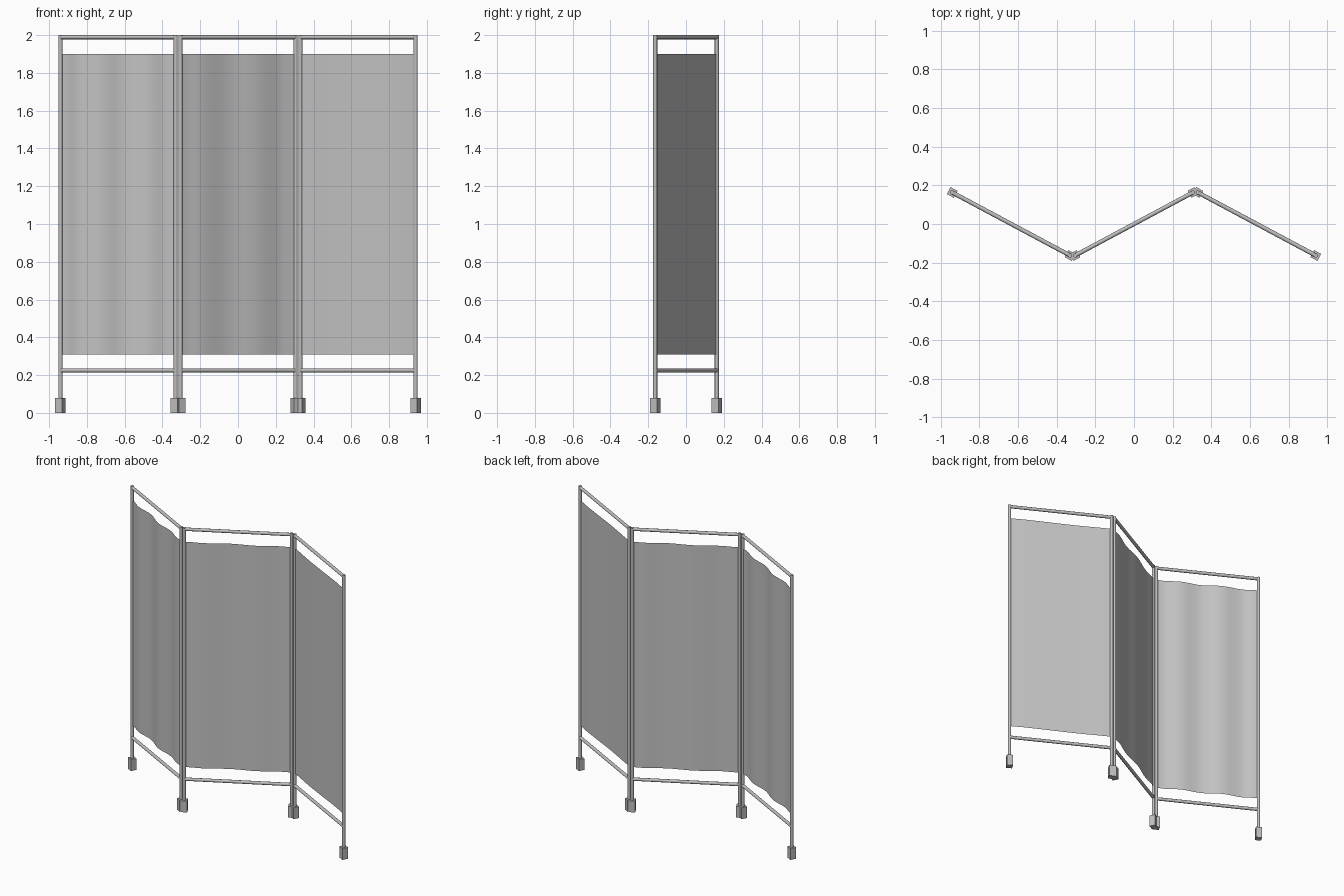
import bpy, bmesh, math
from mathutils import Matrix, Vector

if "Cube" in bpy.data.objects:
    bpy.data.objects.remove(bpy.data.objects["Cube"], do_unlink=True)


def material(name, value):
    mat = bpy.data.materials.new(name)
    mat.use_nodes = True
    colour = (value, value, value, 1)
    mat.diffuse_color = colour
    mat.node_tree.nodes["Principled BSDF"].inputs["Base Color"].default_value = colour
    return mat


METAL = material("grey metal", 0.52)
CLOTH = material("light grey cloth", 0.55)

RADIUS = 0.011      # tube radius
SPAN = 0.61         # panel extent along x
SWING = 0.163       # panel offset in y at each post
TOP = 2 - RADIUS
LOWER = 0.225
FOOT = 0.041
FOOT_H = 0.08


def add_object(name, bm, mat, place):
    mesh = bpy.data.meshes.new(name)
    bm.to_mesh(mesh)
    bm.free()
    mesh.materials.append(mat)
    obj = bpy.data.objects.new(name, mesh)
    obj.matrix_world = place
    bpy.context.collection.objects.link(obj)
    return obj


def tube(name, start, end, place):
    start, end = Vector(start), Vector(end)
    axis = end - start
    turn = axis.to_track_quat('Z', 'Y').to_matrix().to_4x4()
    bm = bmesh.new()
    bmesh.ops.create_cone(bm, cap_ends=True, segments=12, radius1=RADIUS,
                          radius2=RADIUS, depth=axis.length,
                          matrix=Matrix.Translation((start + end) / 2) @ turn)
    for f in bm.faces:
        f.smooth = len(f.verts) == 4
    for e in bm.edges:
        e.smooth = all(f.smooth for f in e.link_faces)
    add_object(name, bm, METAL, place)


def foot(name, x, place):
    bm = bmesh.new()
    bmesh.ops.create_cube(bm, size=1, matrix=Matrix.Translation((x, 0, FOOT_H / 2))
                          @ Matrix.Diagonal((FOOT, FOOT, FOOT_H, 1)))
    add_object(name, bm, METAL, place)


def curtain(name, half, depth, waves, place):
    # Thin hanging sheet with gentle vertical folds
    bm = bmesh.new()
    steps = 32
    previous = None
    for i in range(steps + 1):
        t = i / steps
        fade = min(1, 8 * t, 8 * (1 - t))
        y = -depth * fade * math.cos(math.tau * (waves * t - 0.35))
        x = (2 * t - 1) * half
        column = [bm.verts.new((x, y, z)) for z in (0.31, 1.90)]
        if previous:
            f = bm.faces.new((previous[0], column[0], column[1], previous[1]))
            f.smooth = True
        previous = column
    add_object(name, bm, CLOTH, place)


# Three hinged panels in a zigzag: name, centre x, slope, fold depth, folds
for name, cx, slope, depth, waves in (("right", -0.635, -1, 0.009, 2.4),
                                      ("middle", 0, 1, 0.006, 2.0),
                                      ("left", 0.635, -1, 0.003, 1.0)):
    half = math.hypot(SPAN / 2, SWING)
    place = (Matrix.Translation((cx, 0, 0))
             @ Matrix.Rotation(slope * math.atan2(SWING, SPAN / 2), 4, 'Z'))
    for side, x in (("a", -half), ("b", half)):
        tube(f"{name}_post_{side}", (x, 0, FOOT_H / 2), (x, 0, 2), place)
        foot(f"{name}_foot_{side}", x, place)
    for part, z in (("top_rail", TOP), ("lower_rail", LOWER)):
        tube(f"{name}_{part}", (-half, 0, z), (half, 0, z), place)
    curtain(f"{name}_curtain", half - RADIUS / 2, depth, waves, place)
